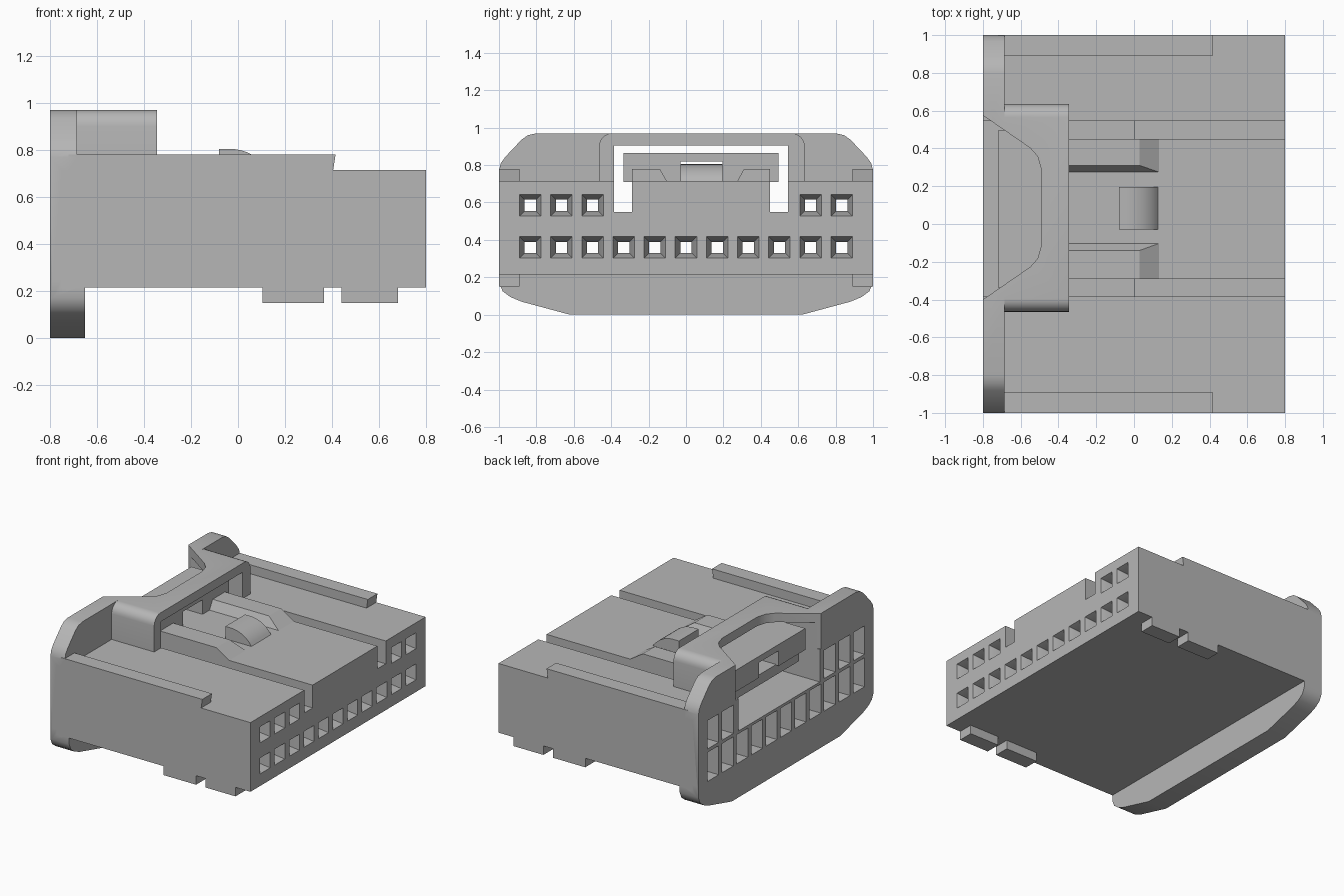
import bpy, bmesh, math

cube = bpy.data.objects.get("Cube")
if cube:
    bpy.data.objects.remove(cube, do_unlink=True)

grey = bpy.data.materials.new("light_grey_plastic")
grey.use_nodes = True
colour = (0.47, 0.47, 0.47, 1)
grey.diffuse_color = colour
grey.node_tree.nodes["Principled BSDF"].inputs["Base Color"].default_value = colour


def finish(name, bm):
    bmesh.ops.recalc_face_normals(bm, faces=bm.faces)
    mesh = bpy.data.meshes.new(name)
    bm.to_mesh(mesh)
    bm.free()
    obj = bpy.data.objects.new(name, mesh)
    bpy.context.collection.objects.link(obj)
    mesh.materials.append(grey)
    return obj


def loft(bm, rings):
    """Skin a row of closed rings and cap both ends."""
    loops = [[bm.verts.new(p) for p in ring] for ring in rings]
    for a, b in zip(loops, loops[1:]):
        for i in range(len(a)):
            j = (i + 1) % len(a)
            bm.faces.new((a[i], a[j], b[j], b[i]))
    bm.faces.new(loops[0])
    bm.faces.new(loops[-1])


def prism(name, profile, lo, hi, axis):
    place = {"x": lambda p, t: (t, p[0], p[1]),
             "y": lambda p, t: (p[0], t, p[1]),
             "z": lambda p, t: (p[0], p[1], t)}[axis]
    bm = bmesh.new()
    loft(bm, [[place(p, t) for p in profile] for t in (lo, hi)])
    return finish(name, bm)


def box(name, x, y, z):
    return prism(name, [(x[0], y[0]), (x[1], y[0]), (x[1], y[1]), (x[0], y[1])], *z, "z")


def combine(target, tool, operation):
    mod = target.modifiers.new(operation, "BOOLEAN")
    mod.operation = operation
    mod.solver = "EXACT"
    mod.object = tool
    bpy.context.view_layer.objects.active = target
    bpy.ops.object.modifier_apply(modifier=mod.name)
    bpy.data.objects.remove(tool, do_unlink=True)


def smooth(obj):
    bpy.ops.object.select_all(action="DESELECT")
    obj.select_set(True)
    bpy.context.view_layer.objects.active = obj
    bpy.ops.object.shade_smooth_by_angle(angle=math.radians(30))


def mirrored(half):
    return half + [(-y, z) for y, z in reversed(half)]


# Main block
housing = box("housing", (-0.75, 0.8), (-1, 1), (0.215, 0.715))

# Rear flange and its thicker lower lip
lower = [(0.62, 0), (0.88, 0.07), (0.94, 0.095), (0.98, 0.125), (1, 0.17)]
upper = [(1, 0.77), (0.99, 0.81), (0.965, 0.845), (0.88, 0.935), (0.845, 0.96), (0.8, 0.97)]
flange = prism("flange", mirrored(lower + upper), -0.8, -0.685, "x")
lip = prism("lip", mirrored(lower + [(1, 0.25)]), -0.79, -0.65, "x")

# Arched bridge over the latch
arch = [(-0.465, 0.66), (0.635, 0.66)]
for centre, start in ((0.565, 0), (-0.395, 90)):
    for k in range(7):
        a = math.radians(start + k * 15)
        arch.append((centre + 0.07 * math.cos(a), 0.9 + 0.07 * math.sin(a)))
bridge = prism("bridge", arch, -0.75, -0.345, "x")
for part in (flange, lip, bridge):
    combine(housing, part, "UNION")

# Side rails above and keying feet below
rail = [(-0.72, 0.68), (0.4, 0.68), (0.405, 0.715), (0.415, 0.78), (-0.72, 0.78)]
for side in (-1, 1):
    lo, hi = sorted((side * 0.89, side))
    combine(housing, prism("rail", rail, lo, hi, "y"), "UNION")
    for x in ((0.105, 0.365), (0.44, 0.68)):
        combine(housing, box("foot", x, (lo, hi), (0.15, 0.25)), "UNION")

# Open space under the latch, and a slot on each side of it
combine(housing, box("latch_space", (-0.85, 0), (-0.385, 0.545), (0.48, 0.905)), "DIFFERENCE")
for y in ((-0.385, -0.29), (0.45, 0.545)):
    combine(housing, box("slot", (-0.3, 0.85), y, (0.55, 0.9)), "DIFFERENCE")

# Finger notch in the top of the bridge
half_notch = [(-0.85, 0.522), (-0.55, 0.315), (-0.51, 0.27), (-0.49, 0.2)]
notch = [(x, 0.0875 + y) for x, y in half_notch]
notch += [(x, 0.0875 - y) for x, y in reversed(half_notch)]
combine(housing, prism("notch", notch, 0.715, 1.1, "z"), "DIFFERENCE")

# Terminal cavities: wide at the back, narrow neck, funnel at the mating face
bm = bmesh.new()
for i in range(11):
    y = (i - 5) * 0.1665
    rows = [(0.36, 0.25, 0.46)]
    if i < 3 or i > 8:
        rows.append((0.585, 0.485, 0.69))
    for zc, z0, z1 in rows:
        rings = []
        for x, half in ((-0.85, 0), (0.6, 0), (0.6, 0.03), (0.72, 0.03), (0.81, 0.061)):
            w = half or 0.064
            lo, hi = (zc - half, zc + half) if half else (z0, z1)
            rings.append([(x, y - w, lo), (x, y + w, lo), (x, y + w, hi), (x, y - w, hi)])
        loft(bm, rings)
combine(housing, finish("cavities", bm), "DIFFERENCE")
smooth(housing)

# Latch tongue
box("latch_tongue", (-0.7, 0.01), (-0.29, 0.45), (0.64, 0.715))

# Latch handle with a central window
handle = box("latch_handle", (-0.72, -0.42), (-0.335, 0.495), (0.71, 0.865))
combine(handle, box("window", (-0.8, -0.3), (-0.03, 0.195), (0.6, 0.82)), "DIFFERENCE")

# Latch arms with sloping inner sides and ramped ends
for name, outer, top, base in (("latch_arm_front", -0.29, -0.14, -0.1),
                               ("latch_arm_back", 0.45, 0.31, 0.272)):
    bm = bmesh.new()
    loft(bm, [[(-0.45, outer, 0.71), (0.14, outer, 0.71), (0.14, base, 0.71), (-0.45, base, 0.71)],
              [(-0.45, outer, 0.78), (0.03, outer, 0.78), (0.03, top, 0.78), (-0.45, top, 0.78)]])
    finish(name, bm)

# Locking bump with a rounded nose
bump = [(-0.08, 0.7), (-0.08, 0.805)]
for k in range(9):
    a = math.radians(90 - k * 8)
    bump.append((-0.04 + 0.19 * math.cos(a), 0.635 + 0.17 * math.sin(a)))
bump.append((0.14, 0.7))
smooth(prism("locking_bump", bump, -0.03, 0.195, "y"))
